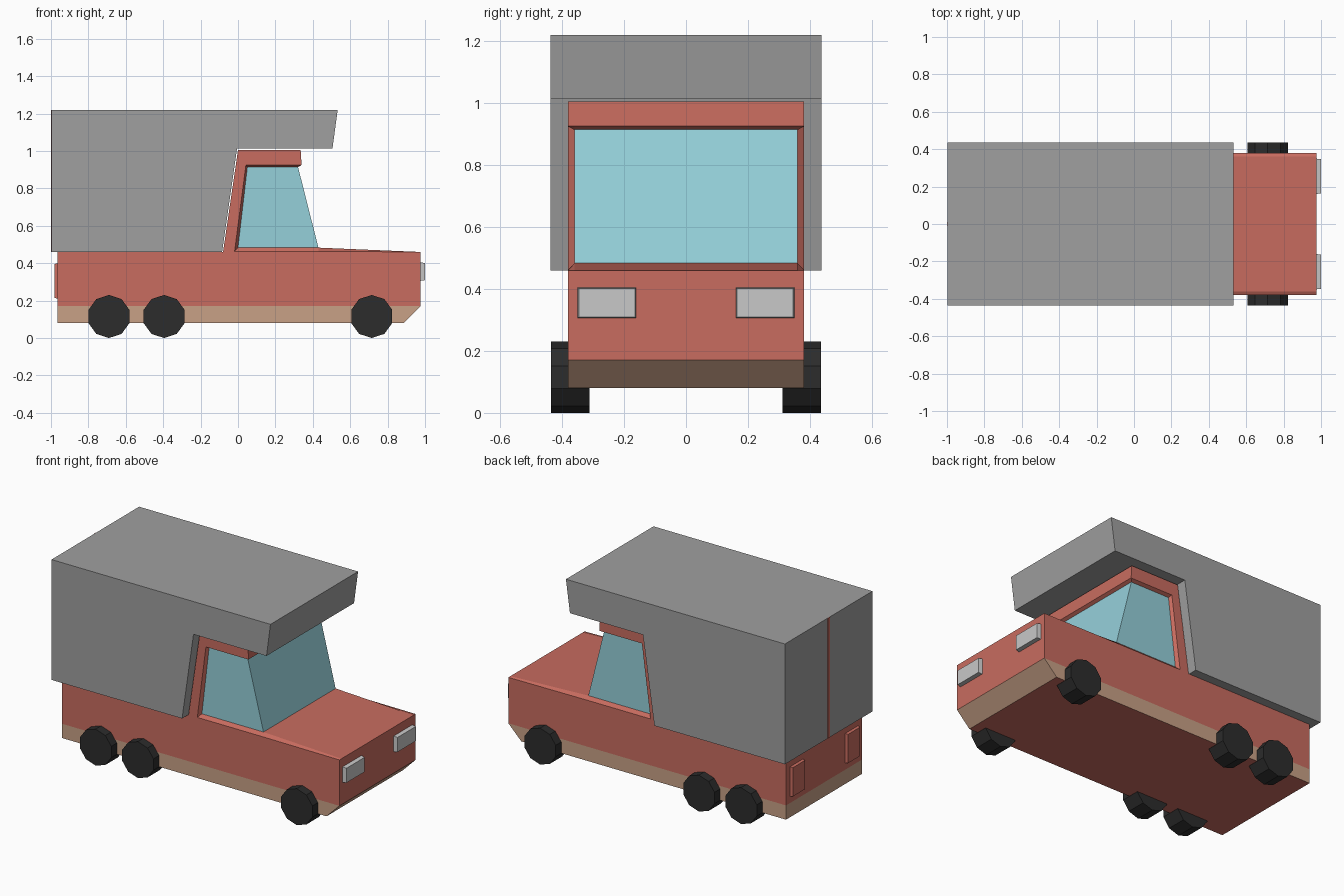
import bpy, bmesh, math
from mathutils import Matrix

if "Cube" in bpy.data.objects:
    bpy.data.objects.remove(bpy.data.objects["Cube"])


def material(name, rgb):
    m = bpy.data.materials.new(name)
    m.diffuse_color = (*rgb, 1)
    m.use_nodes = True
    m.node_tree.nodes["Principled BSDF"].inputs["Base Color"].default_value = m.diffuse_color
    return m


RED = material("red paint", (0.58, 0.15, 0.115))
GREY = material("grey panel", (0.35, 0.35, 0.35))
GLASS = material("blue glass", (0.30, 0.63, 0.70))
TAN = material("tan trim", (0.58, 0.355, 0.24))
BLACK = material("black rubber", (0.025, 0.025, 0.025))
LAMP = material("pale lamp", (0.58, 0.58, 0.58))


def finish(name, bm, *mats):
    bmesh.ops.recalc_face_normals(bm, faces=bm.faces)
    mesh = bpy.data.meshes.new(name)
    bm.to_mesh(mesh)
    bm.free()
    for m in mats:
        mesh.materials.append(m)
    ob = bpy.data.objects.new(name, mesh)
    bpy.context.collection.objects.link(ob)
    return ob


def loft(name, slices, *mats):
    """Join matching xz profiles placed at successive y positions."""
    bm = bmesh.new()
    loops = [[bm.verts.new((x, y, z)) for x, z in prof] for y, prof in slices]
    n = len(loops[0])
    for a, b in zip(loops, loops[1:]):
        for i in range(n):
            j = (i + 1) % n
            bm.faces.new((a[i], a[j], b[j], b[i]))
    bm.faces.new(loops[0])
    bm.faces.new(loops[-1][::-1])
    return finish(name, bm, *mats)


def prism(name, half, prof, *mats):
    return loft(name, [(-half, prof), (half, prof)], *mats)


def plate(name, x_in, x_out, y0, y1, z0, z1, inset, mat):
    """Block on an end wall, its outer face slightly smaller."""
    bm = bmesh.new()
    rings = []
    for x, d in ((x_in, 0), (x_out, inset)):
        rings.append([bm.verts.new((x, y, z)) for y, z in (
            (y0 + d, z0 + d), (y1 - d, z0 + d), (y1 - d, z1 - d), (y0 + d, z1 - d))])
    a, b = rings
    bm.faces.new(a)
    bm.faces.new(b)
    for i in range(4):
        j = (i + 1) % 4
        bm.faces.new((a[i], a[j], b[j], b[i]))
    return finish(name, bm, mat)


# Lower body: tan skirt with a red underside, red sides above
skirt = prism("skirt", 0.38, [(-0.965, 0.08), (0.885, 0.08), (0.975, 0.17), (-0.965, 0.17)], TAN, RED)
for f in skirt.data.polygons:
    if f.normal.z < -0.9:
        f.material_index = 1
prism("body", 0.38, [(-0.965, 0.17), (0.975, 0.17), (0.975, 0.46), (-0.965, 0.46)], RED)

# Bonnet and window sill, sloping up from the belt line
sill_outer = [(-0.018, 0.455), (0.975, 0.455), (0.975, 0.46), (0.43, 0.463), (-0.018, 0.463)]
sill_inner = [(0.0, 0.455), (0.975, 0.455), (0.975, 0.46), (0.43, 0.483), (0.0, 0.483)]
loft("bonnet", [(-0.38, sill_outer), (-0.36, sill_inner), (0.36, sill_inner), (0.38, sill_outer)], RED)

# Cab pillar and roof, with bevelled window surround
back = [(-0.08, 0.46), (0.0, 1.005), (0.335, 1.005), (0.34, 0.925)]
outer = back + [(0.335, 0.924), (0.042, 0.924), (-0.018, 0.465), (-0.018, 0.46)]
inner = back + [(0.32, 0.913), (0.05, 0.913), (0.0, 0.485), (0.0, 0.46)]
loft("cab_frame", [(-0.38, outer), (-0.36, inner), (0.36, inner), (0.38, outer)], RED)

# Glass wraps the front and both sides of the cab
prism("cab_windows", 0.36, [(-0.005, 0.475), (0.432, 0.475), (0.32, 0.918), (0.045, 0.918)], GLASS)

# Camper box with overhang above the cab
prism("camper_box", 0.437, [(-0.997, 0.46), (-0.085, 0.46), (-0.005, 1.013),
                            (0.505, 1.013), (0.533, 1.22), (-0.997, 1.22)], GREY)
plate("door_seam", -0.995, -1.0, -0.01, 0.01, 0.46, 1.22, 0, RED)

# Lamps on both ends
for side, (h0, h1), (t0, t1) in (("right", (-0.35, -0.16), (-0.34, -0.21)),
                                 ("left", (0.16, 0.35), (0.21, 0.34))):
    plate(side + "_headlight", 0.97, 1.0, h0, h1, 0.305, 0.405, 0.004, LAMP)
    plate(side + "_tail_light", -0.96, -0.982, t0, t1, 0.21, 0.40, 0.004, RED)

# Ten-sided wheels: two rear axles and one front axle
for axle, x in (("rear", -0.69), ("middle", -0.395), ("front", 0.715)):
    for side, s in (("right", -1), ("left", 1)):
        bm = bmesh.new()
        bmesh.ops.create_cone(bm, cap_ends=True, segments=10, radius1=0.115, radius2=0.115, depth=0.124)
        # a corner of the decagon points straight down
        turn = Matrix.Rotation(math.pi / 2, 4, 'X')
        bmesh.ops.transform(bm, matrix=turn, verts=bm.verts)
        if min(v.co.z for v in bm.verts) > -0.1149:
            bmesh.ops.transform(bm, matrix=Matrix.Rotation(math.pi / 10, 4, 'Y'), verts=bm.verts)
        bmesh.ops.translate(bm, vec=(x, s * 0.373, 0.115), verts=bm.verts)
        finish(f"{axle}_{side}_wheel", bm, BLACK)
